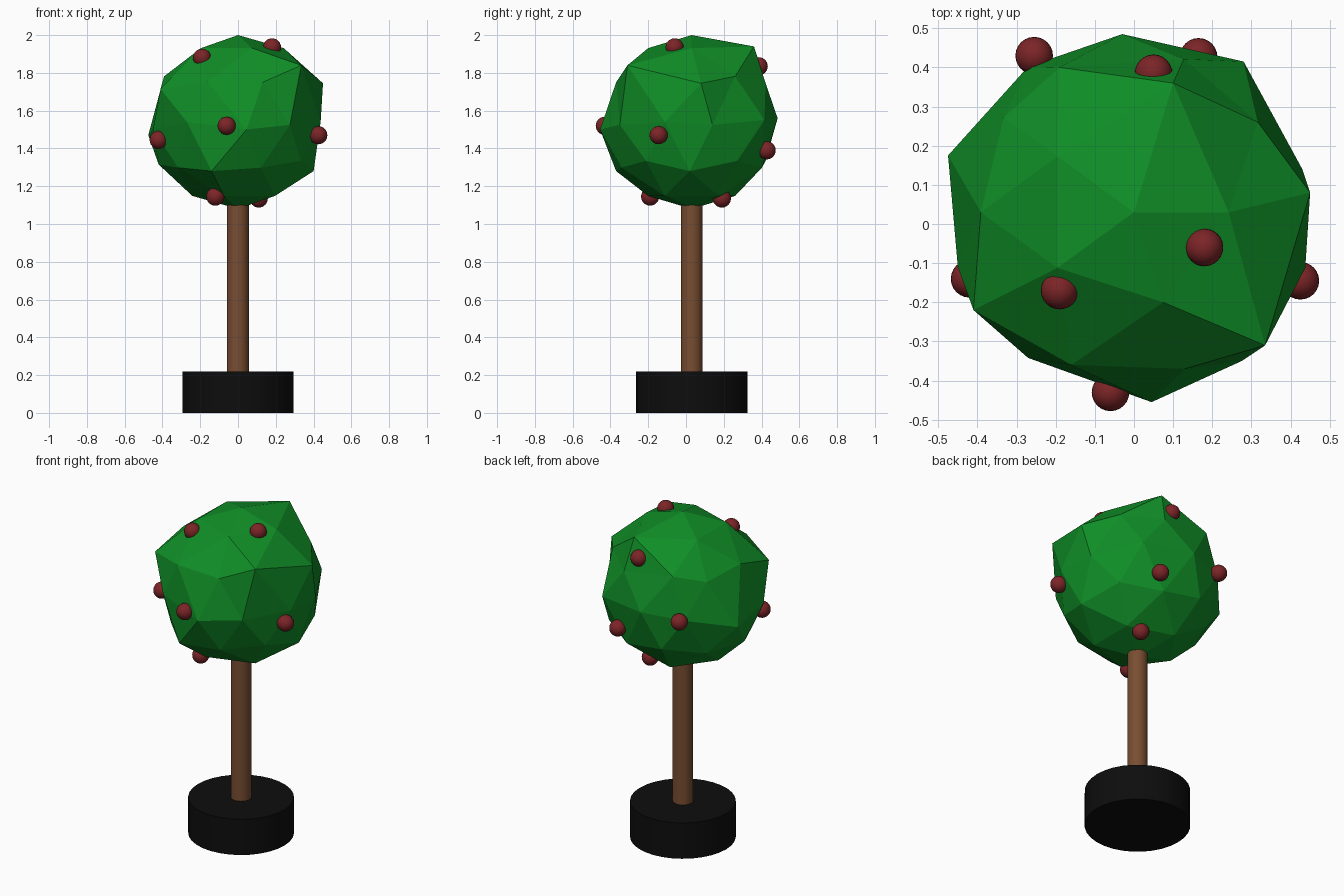
import bpy
import bmesh
from mathutils import Vector

cube = bpy.data.objects.get("Cube")
if cube:
    bpy.data.objects.remove(cube, do_unlink=True)

AXIS_Y = 0.03


def material(name, color):
    mat = bpy.data.materials.new(name)
    mat.use_nodes = True
    mat.diffuse_color = (*color, 1)
    bsdf = next(n for n in mat.node_tree.nodes if n.type == "BSDF_PRINCIPLED")
    bsdf.inputs["Base Color"].default_value = (*color, 1)
    return mat


green = material("leaf green", (0.005, 0.27, 0.02))
red = material("berry red", (0.20, 0.018, 0.02))
brown = material("bark brown", (0.19, 0.075, 0.032))
black = material("pot black", (0.004, 0.004, 0.004))


def cylinder(name, radius, bottom, top, mat, sides=32):
    bpy.ops.mesh.primitive_cylinder_add(
        vertices=sides, radius=radius, depth=top - bottom,
        location=(0, AXIS_Y, (bottom + top) / 2))
    obj = bpy.context.object
    obj.name = name
    obj.data.materials.append(mat)
    bpy.ops.object.shade_smooth_by_angle()
    return obj


# Pot and trunk
cylinder("pot", 0.295, 0, 0.22, black)
cylinder("trunk", 0.057, 0.1, 1.2, brown)

# Faceted crown: a coarse ball with some corners pulled out of place
CORNERS = [
    (0.335, -0.31, 1.84), (0.045, -0.455, 1.50), (0.13, -0.37, 1.75),
    (-0.16, -0.36, 1.755), (-0.41, -0.22, 1.715), (0.10, 0.36, 1.94),
    (0.45, 0.08, 1.745), (-0.475, 0.175, 1.47), (-0.45, -0.11, 1.50),
    (-0.03, 0.485, 1.56), (0.28, 0.415, 1.55), (-0.19, 0.40, 1.79),
    (0.40, 0.02, 1.28), (-0.42, 0.03, 1.315), (0.275, -0.35, 1.525),
    (-0.14, -0.37, 1.28), (0.43, 0.14, 1.525),
]
bm = bmesh.new()
bmesh.ops.create_icosphere(bm, subdivisions=2, radius=0.46)
bmesh.ops.translate(bm, verts=bm.verts, vec=(0, AXIS_Y, 1.54))
free = list(bm.verts)
for corner in map(Vector, CORNERS):
    nearest = min(free, key=lambda v: (v.co - corner).length)
    free.remove(nearest)
    nearest.co = corner
mesh = bpy.data.meshes.new("crown")
bm.to_mesh(mesh)
bm.free()
mesh.materials.append(green)
crown = bpy.data.objects.new("crown", mesh)
bpy.context.collection.objects.link(crown)

# Round fruit scattered over the crown
FRUIT = [
    (-0.19, -0.17, 1.88), (0.18, -0.06, 1.935), (-0.06, -0.43, 1.52),
    (-0.42, -0.14, 1.445), (0.425, -0.145, 1.47), (-0.12, -0.19, 1.145),
    (0.05, 0.385, 1.835), (0.165, 0.427, 1.39), (-0.255, 0.43, 1.54),
    (0.11, 0.19, 1.135),
]
for number, place in enumerate(FRUIT, 1):
    bpy.ops.mesh.primitive_uv_sphere_add(
        segments=24, ring_count=12, radius=0.048, location=place)
    fruit = bpy.context.object
    fruit.name = f"fruit_{number}"
    fruit.data.materials.append(red)
    bpy.ops.object.shade_smooth()
